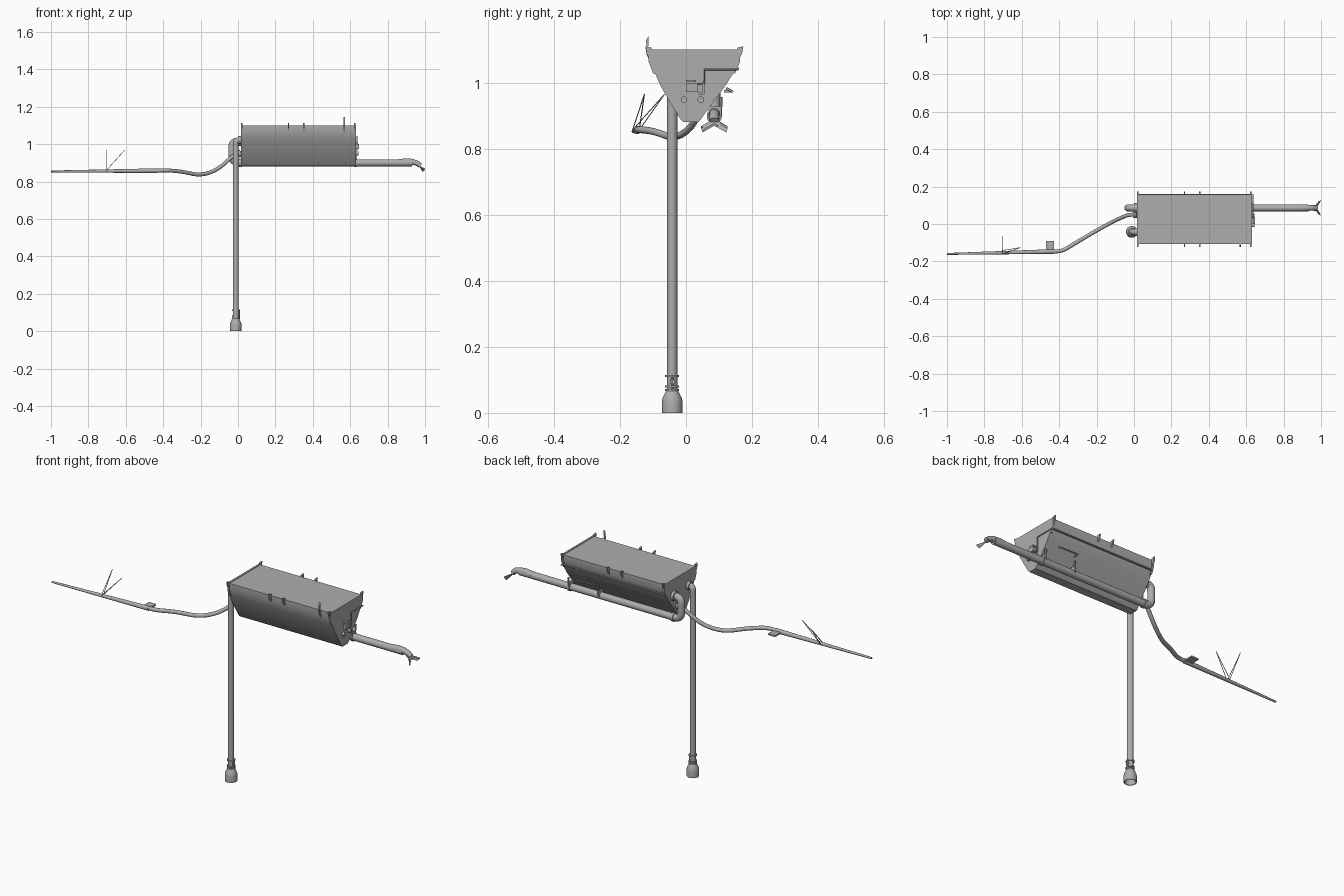
import bpy, bmesh, math
from mathutils import Vector, Matrix

if "Cube" in bpy.data.objects:
    bpy.data.objects.remove(bpy.data.objects["Cube"])

def material(name, v):
    m = bpy.data.materials.new(name)
    m.diffuse_color = (v, v, v, 1)
    m.use_nodes = True
    m.node_tree.nodes["Principled BSDF"].inputs["Base Color"].default_value = m.diffuse_color
    return m
GREY = material("plain grey", 0.42)

def finish(name, bm, smooth=True):
    bmesh.ops.recalc_face_normals(bm, faces=bm.faces)
    me = bpy.data.meshes.new(name)
    bm.to_mesh(me)
    bm.free()
    ob = bpy.data.objects.new(name, me)
    bpy.context.collection.objects.link(ob)
    me.materials.append(GREY)
    if smooth:
        bpy.ops.object.select_all(action='DESELECT')
        ob.select_set(True)
        bpy.context.view_layer.objects.active = ob
        bpy.ops.object.shade_smooth_by_angle(angle=math.radians(35))
    return ob

def box(name, lo, hi):
    bm = bmesh.new()
    lo, hi = Vector(lo), Vector(hi)
    bmesh.ops.create_cube(bm, size=1, matrix=Matrix.Translation((lo + hi) / 2) @ Matrix.Diagonal((*(hi - lo), 1)))
    return finish(name, bm, False)

def fillet(points, r, steps=8):
    """Round the inner corners of a polyline."""
    pts = [Vector(p) for p in points]
    out = [pts[0]]
    for a, b, c in zip(pts, pts[1:], pts[2:]):
        u, v = (a - b), (c - b)
        d = min(r, u.length * .49, v.length * .49)
        p, q = b + u.normalized() * d, b + v.normalized() * d
        for i in range(steps + 1):
            t = i / steps
            out.append(p * (1 - t) ** 2 + b * 2 * t * (1 - t) + q * t * t)
    return out + [pts[-1]]

def tube(name, points, r0, r1=None, bend=0.0, sides=16):
    """Sweep a circle along a path, tapering from r0 to r1."""
    pts = fillet(points, bend) if bend else [Vector(p) for p in points]
    r1 = r0 if r1 is None else r1
    bm = bmesh.new()
    rings, n, t_old = [], None, None
    for i, p in enumerate(pts):
        t = (pts[min(i + 1, len(pts) - 1)] - pts[max(i - 1, 0)]).normalized()
        n = t.orthogonal().normalized() if n is None else t_old.rotation_difference(t) @ n
        t_old = t
        b, r = t.cross(n), r0 + (r1 - r0) * i / (len(pts) - 1)
        rings.append([bm.verts.new(p + (n * math.cos(a) + b * math.sin(a)) * r)
                      for a in (2 * math.pi * k / sides for k in range(sides))])
    for A, B in zip(rings, rings[1:]):
        for k in range(sides):
            bm.faces.new((A[k], A[(k + 1) % sides], B[(k + 1) % sides], B[k]))
    bm.faces.new(rings[0])
    bm.faces.new(rings[-1])
    return finish(name, bm)

def prism(name, profile, axis_from, axis_to, place):
    """Extrude a flat profile; place(u, v, w) gives the 3D point."""
    bm = bmesh.new()
    A, B = [[bm.verts.new(place(u, v, w)) for u, v in profile] for w in (axis_from, axis_to)]
    n = len(profile)
    for k in range(n):
        bm.faces.new((A[k], A[(k + 1) % n], B[(k + 1) % n], B[k]))
    bm.faces.new(A)
    bm.faces.new(B)
    return finish(name, bm)

def along_x(y, z, x): return (x, y, z)

# Hopper tank with rounded keel
left = [(-.107, 1.10), (-.107, 1.065), (-.094, 1.03), (-.076, .99), (-.046, .938), (-.018, .893), (-.008, .882)]
right = [(.036, .882), (.046, .892), (.079, .938), (.118, .99), (.143, 1.03), (.158, 1.065), (.158, 1.10)]
prism("tank", left + right, .015, .632, along_x)
for x in (.015, .622):
    prism("tank_end_flange", [(-.113, 1.103), (-.113, 1.065), (-.1, 1.03), (.149, 1.03), (.164, 1.065), (.164, 1.103)],
          x, x + .01, along_x)

# Mounting lugs on both long sides
for x in (.02, .27, .352, .625):
    for s, wall in ((-1, -.105), (1, .156)):
        prism("mounting_lug", [(wall, 1.108), (wall + s * .018, 1.112), (wall + s * .014, 1.09), (wall - s * .012, 1.04)],
              x - .004, x + .004, along_x)
prism("front_lever", [(-.12, 1.108), (-.113, 1.115), (-.113, 1.145), (-.121, 1.13)], .565, .573, along_x)
prism("front_lever_lug", [(-.1, 1.1), (-.123, 1.11), (-.119, 1.085), (-.095, 1.04)], .565, .573, along_x)

# Suction pipe dropping to the ground
PX, PY = -.012, -.042
tube("suction_pipe", [(PX, PY, .06), (PX, PY, 1.022), (.03, PY, 1.022)], .0155, bend=.034, sides=24)
tube("suction_flange", [(.0, PY, 1.022), (.016, PY, 1.022)], .021, sides=24)
for z in (.07, .08, .112):
    tube("suction_collar", [(PX, PY, z - .003), (PX, PY, z + .003)], .021, sides=24)
tube("suction_clamp_bar", [(PX + .018, PY, .066), (PX + .018, PY, .115)], .004, sides=8)
box("suction_clamp_plate", (PX + .012, PY - .007, .088), (PX + .02, PY + .007, .102))

# Hollow bell foot, revolved
bm = bmesh.new()
prof = [(.015, .07), (.019, .066), (.022, .06), (.029, .045), (.031, .036), (.031, 0), (.027, 0), (.027, .034), (.016, .058)]
vs = [bm.verts.new((r, 0, z)) for r, z in prof]
es = [bm.edges.new(p) for p in zip(vs, vs[1:])]
bmesh.ops.spin(bm, geom=vs + es, axis=(0, 0, 1), cent=(0, 0, 0), angle=2 * math.pi, steps=28)
bmesh.ops.remove_doubles(bm, verts=bm.verts, dist=1e-5)
bmesh.ops.translate(bm, verts=bm.verts, vec=(PX, PY, 0))
finish("bell_foot", bm)

# Discharge pipe: out of the tank, round the end, back along the rear
DY = .086
tube("discharge_pipe", [(.03, DY, 1.015), (-.033, DY, 1.015), (-.033, DY, .9), (.93, DY, .9)], .0185, bend=.04, sides=24)
tube("discharge_flange", [(0, DY, 1.015), (.016, DY, 1.015)], .025, sides=24)
for x in (.012, .63):
    tube("discharge_collar", [(x - .006, DY, .9), (x + .006, DY, .9)], .023, sides=24)
tube("discharge_spout", [(.86, DY, .901), (.9, DY, .907), (.93, DY, .906), (.958, DY, .898), (.975, DY, .885)], .0185, .013, sides=24)

# Forked splash plate at the spout
bm = bmesh.new()
mid = [(.945, 0, .896), (.965, 0, .893), (.98, 0, .884)]
for s in (-1, 1):
    top = [bm.verts.new((x, DY + s * y, z)) for x, y, z in
           ((.94, 0, .917), (.94, .014, .905), (.972, .016, .884), (1, .04, .870), (.988, .036, .858), (.978, 0, .878))]
    low = [bm.verts.new(v.co - Vector((0, 0, .007))) for v in top]
    bm.faces.new(top)
    bm.faces.new(low)
    for k in range(6):
        bm.faces.new((top[k], top[(k + 1) % 6], low[(k + 1) % 6], low[k]))
finish("splash_plate", bm, False)

# Pipe brackets with levers
for x in (.45, .628):
    box("pipe_bracket", (x - .005, DY - .018, .895), (x + .005, DY + .018, .93))
    tube("bracket_lever", [(x, DY + .018, .90), (x, DY + .02, .958)], .005, sides=8)
tube("back_bracket", [(.56, .122, .985), (.56, .14, .975), (.46, .14, .975), (.46, .115, .975)], .004, sides=8)
tube("back_rail", [(.02, .157, 1.045), (.63, .157, 1.045)], .004, sides=8)

# Fittings on the right end
X = .632
tube("control_line", [(X + .004, .16, 1.042), (X + .004, .056, 1.042), (X + .004, .056, 1.0), (X + .004, .02, .995)], .003, sides=8)
box("control_box", (X, 0, .974), (X + .014, .036, 1.0))
box("control_box_lid", (X, 0, 1.004), (X + .01, .03, 1.01))
prism("side_bracket", [(.038, .966), (.056, .966), (.056, 1.0), (.05, 1.0), (.05, .972), (.038, .972)], X, X + .008, along_x)
for y in (-.006, .045):
    tube("round_port", [(X - .002, y, .95), (X + .013, y, .95)], .01)

# Curved hose leading into the boom
HOSE = [(.02, .05, .955), (-.03, .05, .935), (-.11, .015, .862), (-.2, -.035, .832),
        (-.31, -.1, .855), (-.385, -.146, .86), (-.45, -.147, .858)]
tube("hose", HOSE, .0105, bend=.06, sides=14)
tube("hose_flange", [(0, .05, .947), (.016, .05, .953)], .019)
tube("boom", [(-.43, -.147, .858), (-1, -.16, .854)], .0125, .005, sides=14)
box("boom_plate", (-.47, -.137, .853), (-.427, -.09, .861))

# Thin stay wires above the boom
for tip in ((-.705, -.065, .967), (-.607, -.126, .967)):
    for y in (-.162, -.142):
        tube("stay_wire", [(-.705, y, .858), tip], .0016, sides=6)
